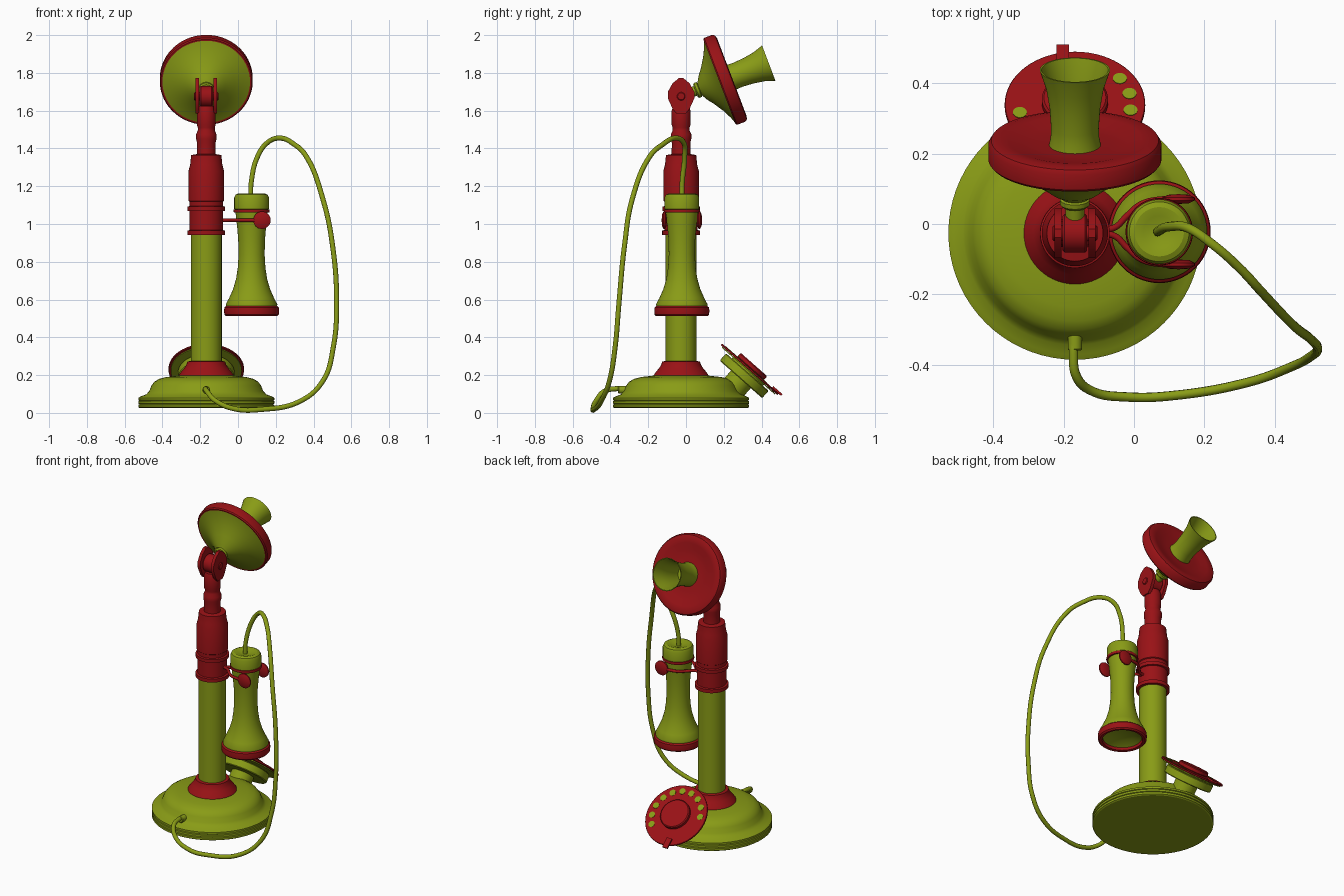
import bpy, bmesh, math
from mathutils import Matrix, Vector

if "Cube" in bpy.data.objects:
    bpy.data.objects.remove(bpy.data.objects["Cube"])


def material(name, rgb):
    m = bpy.data.materials.new(name)
    m.use_nodes = True
    m.diffuse_color = (*rgb, 1)
    bsdf = m.node_tree.nodes["Principled BSDF"]
    bsdf.inputs["Base Color"].default_value = (*rgb, 1)
    bsdf.inputs["Roughness"].default_value = 0.6
    return m


GREEN = material("olive green", (0.25, 0.33, 0.008))
RED = material("deep red", (0.32, 0.006, 0.008))


def finish(name, bm, mat, matrix):
    bmesh.ops.remove_doubles(bm, verts=bm.verts, dist=1e-5)
    bmesh.ops.recalc_face_normals(bm, faces=bm.faces)
    me = bpy.data.meshes.new(name)
    bm.to_mesh(me)
    bm.free()
    me.materials.append(mat)
    ob = bpy.data.objects.new(name, me)
    ob.matrix_world = matrix
    bpy.context.collection.objects.link(ob)
    bpy.ops.object.select_all(action="DESELECT")
    ob.select_set(True)
    bpy.context.view_layer.objects.active = ob
    bpy.ops.object.shade_smooth_by_angle(angle=math.radians(32))
    return ob


def lathe(name, profile, mat, matrix, n=56):
    """Revolve (radius, height) points round the local z axis."""
    bm = bmesh.new()
    rings = [[bm.verts.new((r * math.cos(math.tau * i / n), r * math.sin(math.tau * i / n), z))
              for i in range(n)] for r, z in profile]
    for a, b in zip(rings, rings[1:]):
        for i in range(n):
            j = (i + 1) % n
            bm.faces.new((a[i], a[j], b[j], b[i]))
    return finish(name, bm, mat, matrix)


def disc(name, r, z0, z1, mat, matrix, n=56, bevel=0.0):
    pts = [(0, z0), (r - bevel, z0), (r, z0 + bevel), (r, z1 - bevel), (r - bevel, z1), (0, z1)]
    return lathe(name, pts, mat, matrix, n)


def tube(name, pts, radius, mat):
    cu = bpy.data.curves.new(name, "CURVE")
    cu.dimensions = "3D"
    cu.bevel_depth = radius
    cu.bevel_resolution = 3
    cu.resolution_u = 10
    cu.use_fill_caps = True
    sp = cu.splines.new("BEZIER")
    sp.bezier_points.add(len(pts) - 1)
    for bp, p in zip(sp.bezier_points, pts):
        bp.co = p
        bp.handle_left_type = bp.handle_right_type = "AUTO"
    cu.materials.append(mat)
    ob = bpy.data.objects.new(name, cu)
    bpy.context.collection.objects.link(ob)
    return ob


def place(x, y, z, tilt=0.0):
    return Matrix.Translation((x, y, z)) @ Matrix.Rotation(math.radians(tilt), 4, "X")


CX, CY = -0.168, -0.026
stand = place(CX, CY, 0)

# Base and column
lathe("base", [(0, .025), (.352, .025), (.36, .03), (.36, .043), (.354, .046), (.36, .049),
               (.36, .062), (.354, .065), (.36, .068), (.36, .08), (.345, .088), (.318, .098),
               (.302, .115), (.29, .145), (.275, .165), (.25, .18), (.21, .19), (.12, .2), (0, .2)],
      GREEN, stand, 72)
lathe("base_collar", [(.145, .185), (.145, .2), (.135, .215), (.118, .235), (.105, .255),
                      (.1, .272), (.08, .275)], RED, stand)
disc("column", .082, .19, .96, GREEN, stand)
lathe("upper_sleeve", [(.08, .942), (.1, .942), (.1, .965), (.088, .968), (.088, 1.068), (.099, 1.07),
                       (.099, 1.092), (.088, 1.095), (.088, 1.118), (.094, 1.122), (.094, 1.28),
                       (.085, 1.315), (.08, 1.365), (.05, 1.37), (.049, 1.43), (.054, 1.45),
                       (.054, 1.475), (.045, 1.495), (.045, 1.51), (.05, 1.525), (.05, 1.6),
                       (.042, 1.625), (0, 1.625)], RED, stand)

# Fork plates, mirrored about the column
outline = [(-.012, 1.772), (-.045, 1.745), (-.07, 1.7), (-.07, 1.665), (-.045, 1.61), (-.025, 1.585),
           (.025, 1.585), (.045, 1.61), (.07, 1.665), (.07, 1.7), (.045, 1.745), (.012, 1.772)]
for side, label in ((-1, "right"), (1, "left")):
    bm = bmesh.new()
    face = bm.faces.new([bm.verts.new((side * .038, y, z)) for y, z in outline])
    ext = bmesh.ops.extrude_face_region(bm, geom=[face])
    bmesh.ops.translate(bm, vec=(side * .02, 0, 0),
                        verts=[v for v in ext["geom"] if isinstance(v, bmesh.types.BMVert)])
    finish(label + "_fork_plate", bm, RED, stand)
across = place(CX, CY, 1.676) @ Matrix.Rotation(math.pi / 2, 4, "Y")
disc("fork_pivot", .055, -.035, .035, RED, across, 40, .006)
disc("fork_pin", .022, -.064, .064, RED, across, 24, .004)

# Tilted mouthpiece
mouth = place(CX, .209, 1.765, -69.2)
disc("mouthpiece_arm", .027, -.24, -.14, GREEN, mouth, 24)
lathe("mouthpiece_cone", [(0, -.17), (.035, -.17), (.042, -.163), (.042, -.15), (.036, -.146),
                          (.048, -.138), (.066, -.128), (.1, -.102), (.15, -.07), (.2, -.045),
                          (.232, -.034), (.232, -.01)], GREEN, mouth)
lathe("mouthpiece_rim", [(.222, -.034), (.24, -.034), (.246, -.027), (.246, .018), (.238, .031),
                         (.22, .036), (.19, .033), (.15, .022), (.1, .018), (0, .018)], RED, mouth, 72)
lathe("mouthpiece_horn", [(.074, .015), (.069, .04), (.068, .07), (.072, .13), (.082, .19), (.1, .245),
                          (.095, .245), (.077, .19), (.066, .13), (.061, .07), (.058, .03), (0, .025)],
      GREEN, mouth)

# Receiver hanging in its cradle
EX, EY = .072, -.022
ear = place(EX, EY, 0)
lathe("receiver_body", [(0, .555), (.07, .55), (.115, .53), (.122, .54), (.135, .56), (.136, .575),
                        (.118, .61), (.098, .655), (.082, .71), (.073, .77), (.069, .84), (.071, .92),
                        (.077, .99), (.084, 1.05), (.085, 1.075), (.092, 1.08), (.092, 1.14),
                        (.085, 1.155), (.07, 1.162), (.045, 1.158), (.025, 1.15), (0, 1.15)], GREEN, ear)
lathe("receiver_ring", [(.118, .54), (.12, .515), (.136, .512), (.144, .52), (.146, .54),
                        (.144, .558), (.135, .566), (.12, .566)], RED, ear)
lathe("receiver_band", [(.08, 1.062), (.094, 1.062), (.096, 1.07), (.094, 1.078), (.08, 1.078)], RED, ear)
for side, label in ((-1, "front"), (1, "rear")):
    tube(label + "_cradle_prong", [(-.09, EY + side * .006, 1.02), (-.055, EY + side * .012, 1.02),
                                   (-.02, EY + side * .045, 1.02), (.02, EY + side * .078, 1.02),
                                   (.07, EY + side * .091, 1.02), (.13, EY + side * .091, 1.02)], .009, RED)
    lathe(label + "_cradle_button", [(0, -.014), (.03, -.012), (.046, -.004), (.046, .004),
                                     (.03, .012), (0, .014)], RED,
          place(.127, EY + side * .093, 1.02, 90), 32)

# Cord from the receiver round to the base
tube("cord", [(EX - .005, EY, 1.14), (.07, -.02, 1.22), (.105, -.007, 1.36), (.155, -.012, 1.43),
              (.22, -.055, 1.455), (.3, -.125, 1.42), (.36, -.19, 1.36), (.45, -.285, 1.13),
              (.5, -.325, .89), (.522, -.355, .58), (.505, -.375, .35), (.45, -.405, .17),
              (.325, -.45, .06), (.12, -.487, .018), (-.02, -.492, .022), (-.12, -.475, .065),
              (-.165, -.43, .115), (-.172, -.37, .128), (-.168, -.31, .125)], .0135, GREEN)
disc("cord_socket", .02, 0, .06, GREEN, place(CX, -.3, .122, 90), 24, .004)

# Tilted rotary dial
dial = place(CX, .307, .196, -41.4)
disc("dial_bracket", .07, -.14, 0, GREEN, dial, 32)
disc("dial_body", .15, -.025, .027, GREEN, dial, 56, .005)
disc("dial_neck", .11, .02, .045, GREEN, dial)
disc("dial_backing", .188, .034, .04, GREEN, dial)
disc("dial_wheel", .2, .041, .052, RED, dial, 64, .002)
disc("dial_hub", .094, .05, .08, RED, dial, 48, .006)
for i in range(10):
    a = math.radians(-37 + 22.8 * i)
    spot = Matrix.Translation((.16 * math.cos(a), -.16 * math.sin(a), 0))
    disc("finger_hole_%d" % (i + 1), .02, .05, .054, GREEN, dial @ spot, 24)
bm = bmesh.new()
bmesh.ops.create_cube(bm, size=1, matrix=Matrix.Translation((-.035, .185, .056)) @
                      Matrix.Diagonal((.035, .065, .012, 1)))
finish("finger_stop", bm, RED, dial)
